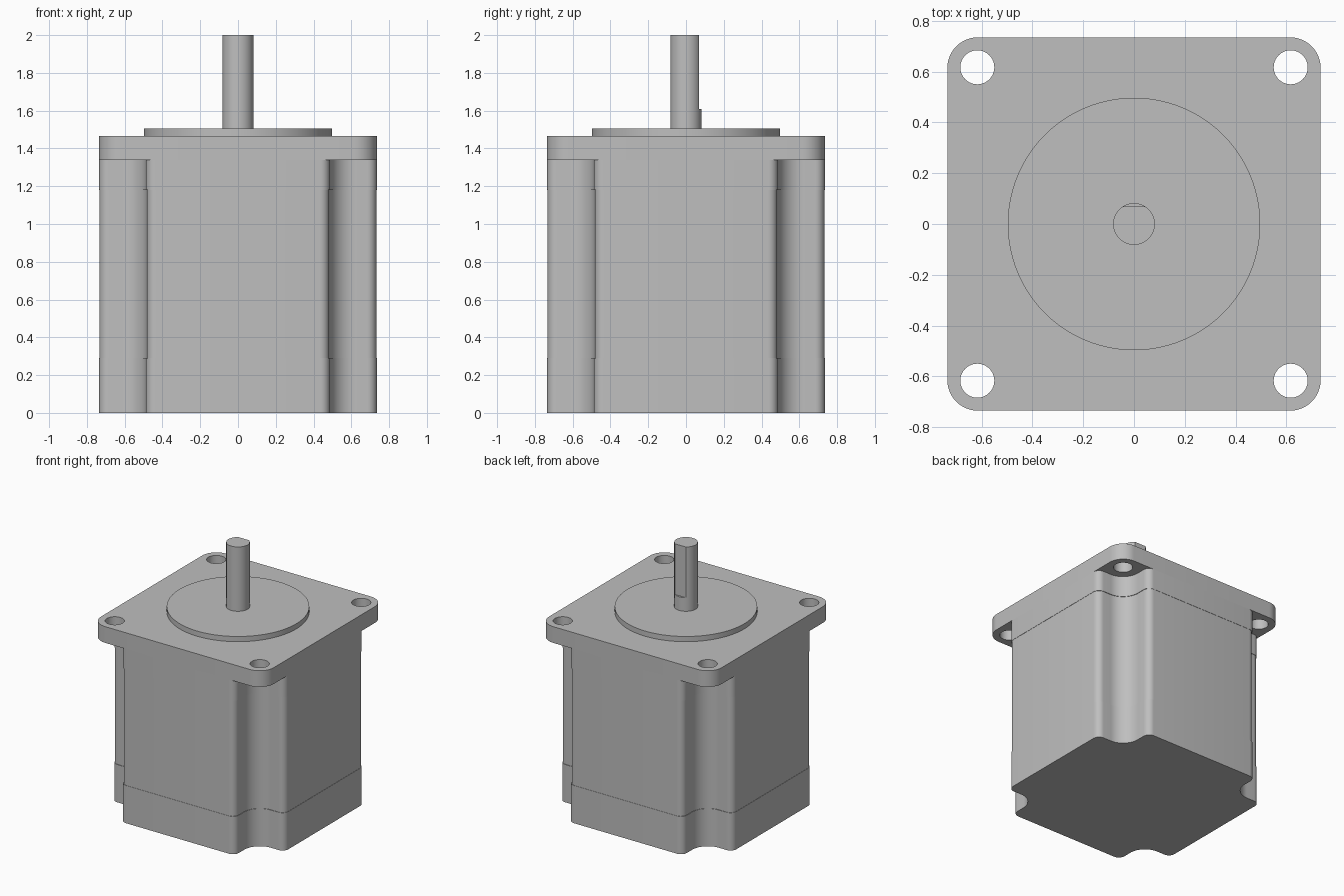
import bpy, bmesh, math
from mathutils import Matrix

cube = bpy.data.objects.get("Cube")
if cube:
    bpy.data.objects.remove(cube, do_unlink=True)

metal = bpy.data.materials.new("grey metal")
metal.use_nodes = True
colour = (0.52, 0.52, 0.52, 1.0)
metal.diffuse_color = colour
metal.node_tree.nodes["Principled BSDF"].inputs["Base Color"].default_value = colour


def arc(cx, cy, r, start, end, steps):
    """Points along an arc, angles in degrees."""
    angles = [math.radians(start + (end - start) * i / steps) for i in range(steps + 1)]
    return [(cx + r * math.cos(a), cy + r * math.sin(a)) for a in angles]


def four_corners(corner):
    """Repeat the points of the +x +y corner round the square."""
    points = []
    for x, y in [(1, 0), (0, 1), (-1, 0), (0, -1)]:
        points += [(px * x - py * y, px * y + py * x) for px, py in corner]
    return points


def circle(r, steps=64, cx=0, cy=0):
    return arc(cx, cy, r, 0, 360, steps)[:-1]


def prism(name, outlines, z0, z1):
    """Extrude one or more closed outlines from z0 to z1."""
    bm = bmesh.new()
    for outline in outlines:
        low = [bm.verts.new((x, y, z0)) for x, y in outline]
        high = [bm.verts.new((x, y, z1)) for x, y in outline]
        bm.faces.new(low[::-1])
        bm.faces.new(high)
        for i in range(len(low)):
            j = (i + 1) % len(low)
            bm.faces.new((low[i], low[j], high[j], high[i]))
    mesh = bpy.data.meshes.new(name)
    bm.to_mesh(mesh)
    bm.free()
    mesh.materials.append(metal)
    obj = bpy.data.objects.new(name, mesh)
    bpy.context.collection.objects.link(obj)
    return obj


def activate(obj):
    bpy.ops.object.select_all(action='DESELECT')
    obj.select_set(True)
    bpy.context.view_layer.objects.active = obj


def cut(obj, cutter):
    activate(obj)
    cutter.hide_render = True
    mod = obj.modifiers.new("cut", 'BOOLEAN')
    mod.operation = 'DIFFERENCE'
    mod.solver = 'EXACT'
    mod.object = cutter
    bpy.ops.object.modifier_apply(modifier=mod.name)
    bpy.data.objects.remove(cutter, do_unlink=True)


def body_outline(half, notch):
    """Square with a scooped notch and rounded lips at each corner."""
    centre, lip = 0.62, 0.05
    corner = arc(half - lip, notch - lip, lip, 0, 90, 8)
    corner += arc(centre, centre, centre - notch, 270, 180, 16)
    corner += arc(notch - lip, half - lip, lip, 0, 90, 8)
    return four_corners(corner)


HALF, HOLE = 0.735, 0.617

# Notched body: rear cap, middle stack, front cap
parts = [
    prism("rear_cap", [body_outline(HALF, 0.487)], 0.0, 0.29),
    prism("middle_body", [body_outline(HALF - 0.002, 0.483)], 0.29, 1.18),
    prism("front_cap", [body_outline(HALF, 0.487)], 1.18, 1.34),
]

# Mounting plate with four through holes
plate = prism("mounting_plate",
              [four_corners(arc(HALF - 0.12, HALF - 0.12, 0.12, 0, 90, 12))], 1.34, 1.465)
holes = [circle(0.067, 40, sx * HOLE, sy * HOLE) for sx in (-1, 1) for sy in (-1, 1)]
cut(plate, prism("hole_cutter", holes, 1.2, 1.6))
parts.append(plate)

# Raised centring disc
parts.append(prism("centring_disc", [circle(0.497, 96)], 1.465, 1.505))

# Shaft with a flat at the back
shaft = prism("shaft", [circle(0.082)], 1.505, 2.0)
cut(shaft, prism("flat_cutter", [[(-0.2, 0.068), (0.2, 0.068), (0.2, 0.2), (-0.2, 0.2)]], 1.61, 2.2))
parts.append(shaft)

for obj in parts:
    activate(obj)
    bpy.ops.object.shade_smooth_by_angle(angle=math.radians(30))
